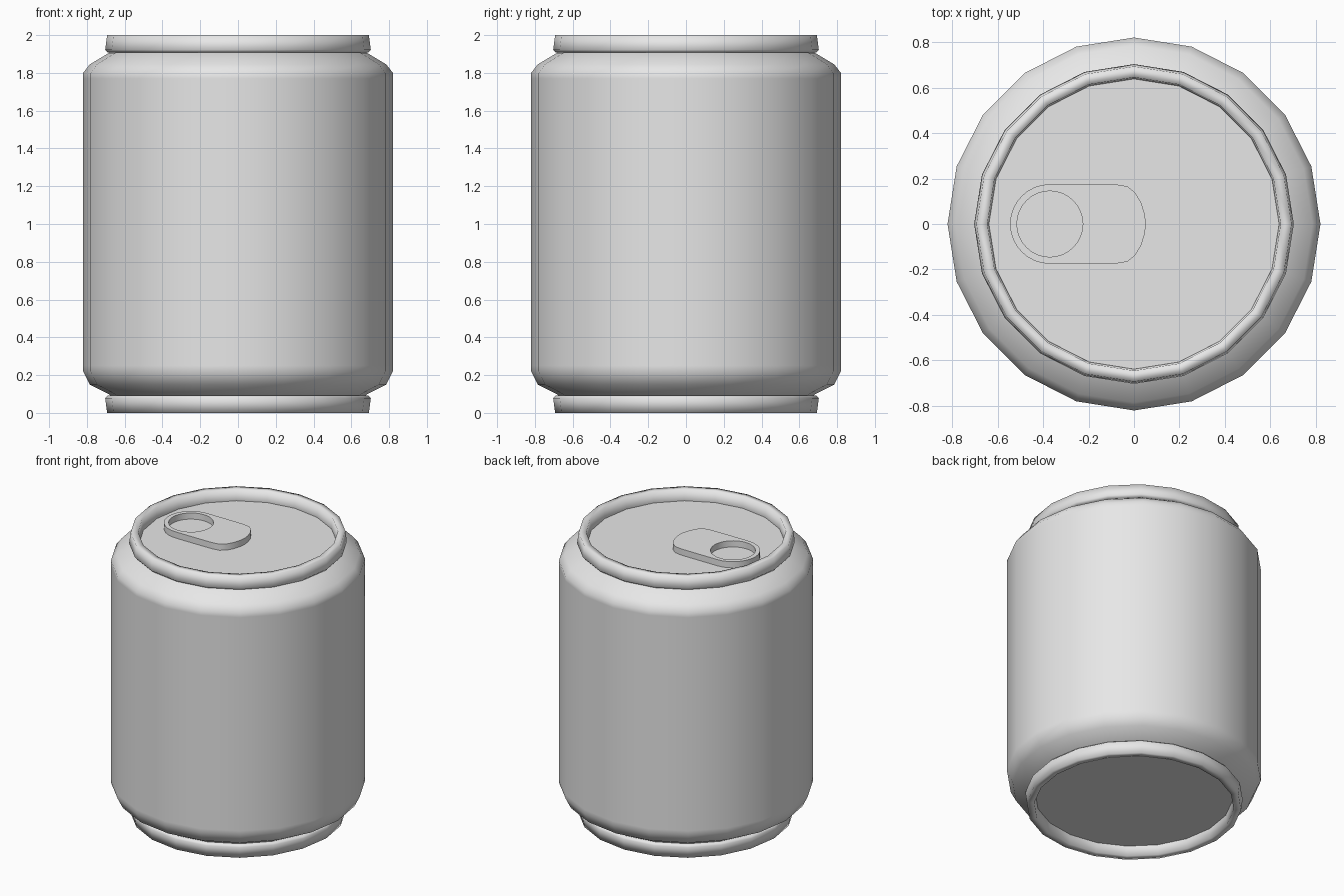
import bpy, bmesh, math

SIDES = 20

cube = bpy.data.objects.get("Cube")
if cube:
    bpy.data.objects.remove(cube, do_unlink=True)

# One plain metal colour
metal = bpy.data.materials.new("grey metal")
metal.use_nodes = True
GREY = (0.8, 0.8, 0.8, 1)
metal.diffuse_color = GREY
metal.node_tree.nodes["Principled BSDF"].inputs["Base Color"].default_value = GREY


def finish(bm, name, angle):
    bmesh.ops.recalc_face_normals(bm, faces=bm.faces[:])
    mesh = bpy.data.meshes.new(name)
    bm.to_mesh(mesh)
    bm.free()
    mesh.materials.append(metal)
    obj = bpy.data.objects.new(name, mesh)
    bpy.context.collection.objects.link(obj)
    bpy.ops.object.select_all(action='DESELECT')
    obj.select_set(True)
    bpy.context.view_layer.objects.active = obj
    bpy.ops.object.shade_smooth_by_angle(angle=math.radians(angle))
    return obj


def bridge(bm, a, b):
    n = len(a)
    for i in range(n):
        j = (i + 1) % n
        bm.faces.new((a[i], a[j], b[j], b[i]))


def lathe(name, profile, angle, closed=False):
    """Turn a (radius, height) profile about z; open profiles get end caps."""
    bm = bmesh.new()
    rings = []
    for r, z in profile:
        rings.append([bm.verts.new((r * math.cos(t), r * math.sin(t), z))
                      for t in (math.tau * i / SIDES for i in range(SIDES))])
    for a, b in zip(rings, rings[1:]):
        bridge(bm, a, b)
    if closed:
        bridge(bm, rings[-1], rings[0])
    else:
        bm.faces.new(rings[0])
        bm.faces.new(rings[-1])
    return finish(bm, name, angle)


# Body with tapered shoulders; narrow support loops keep the wall straight
lathe("body", [(0.66, 0.08), (0.685, 0.1), (0.785, 0.15), (0.82, 0.22), (0.82, 0.25),
               (0.82, 1.77), (0.82, 1.80), (0.785, 1.845), (0.685, 1.905), (0.66, 1.915)], 60)

# Rolled rims, mirrored top and bottom
rim = [(0.64, 1.91), (0.69, 1.908), (0.703, 1.922), (0.693, 2.0), (0.645, 2.0), (0.638, 1.925)]
lathe("top_rim", rim, 100, closed=True)
lathe("bottom_rim", [(r, 2 - z) for r, z in rim], 100, closed=True)

# Recessed end plates
lathe("lid", [(0.645, 1.912), (0.645, 1.922)], 30)
lathe("base", [(0.645, 0.07), (0.645, 0.09)], 30)

# Pull tab: round end around the finger hole, blunt rounded far end
HOLE_X, STEPS = -0.37, 32
angles = [math.pi / 2 + math.tau * i / STEPS for i in range(STEPS)]
hole = [(HOLE_X + 0.145 * math.cos(t), 0.145 * math.sin(t)) for t in angles]
outline = [(HOLE_X + 0.175 * math.cos(t), 0.175 * math.sin(t))
           for t in angles[:STEPS // 2 + 1]]
blunt = [(-0.24, 0.175), (-0.14, 0.175), (-0.08, 0.174), (-0.03, 0.166),
         (0.005, 0.138), (0.032, 0.093), (0.048, 0.04)]
outline += [(x, -y) for x, y in blunt] + [(0.052, 0)] + blunt[::-1]

bm = bmesh.new()
loops = [[bm.verts.new((x, y, z)) for x, y in pts]
         for pts, z in ((outline, 1.92), (outline, 1.966), (hole, 1.966), (hole, 1.92))]
for k in range(4):
    bridge(bm, loops[k], loops[(k + 1) % 4])
finish(bm, "pull_tab", 40)
